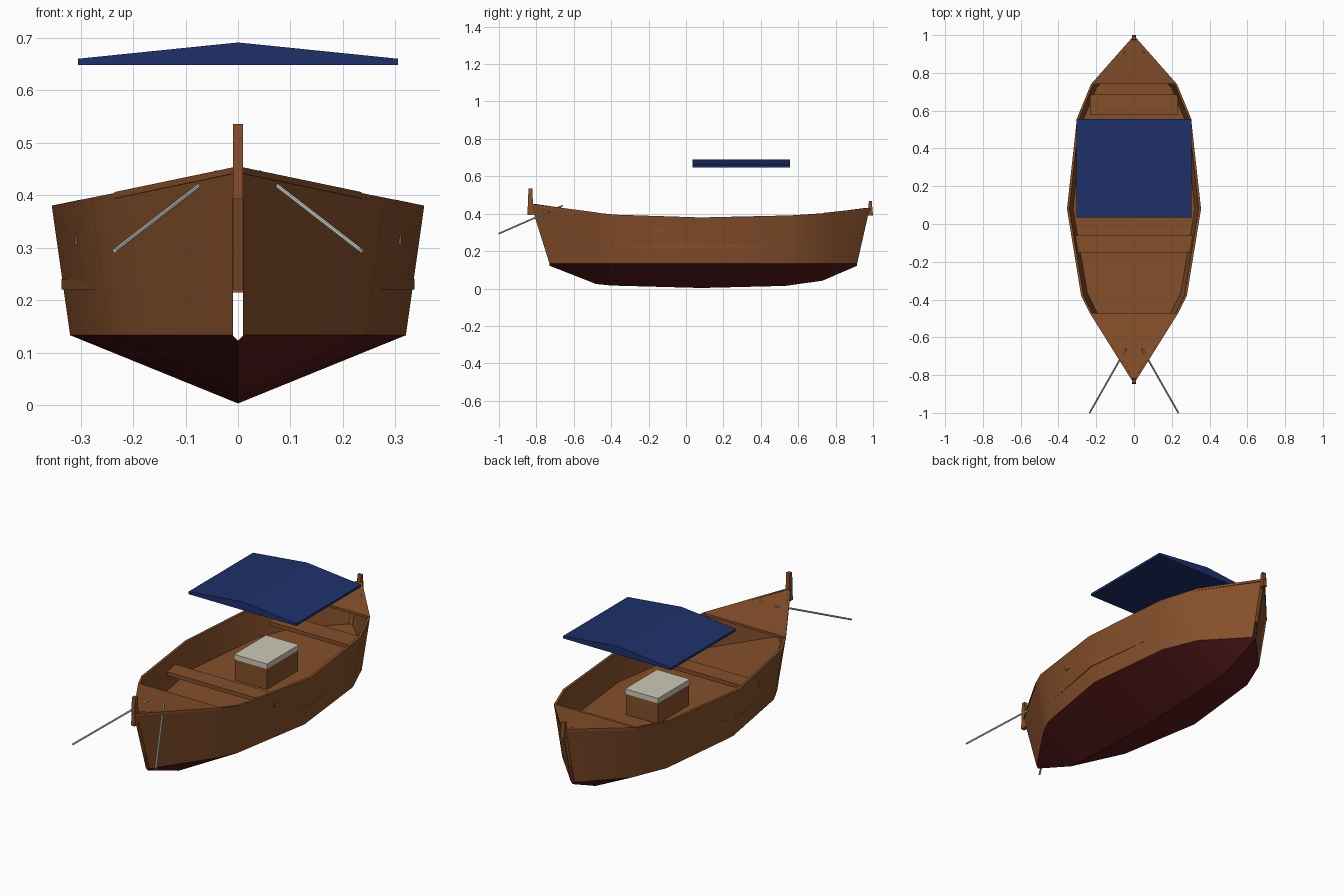
import bpy, bmesh, math
from mathutils import Vector

cube = bpy.data.objects.get("Cube")
if cube:
    bpy.data.objects.remove(cube, do_unlink=True)


def material(name, r, g, b):
    m = bpy.data.materials.new(name)
    m.use_nodes = True
    m.diffuse_color = (r, g, b, 1)
    m.node_tree.nodes["Principled BSDF"].inputs["Base Color"].default_value = (r, g, b, 1)
    return m


WOOD = material("brown_wood", 0.235, 0.078, 0.024)
PAINT = material("maroon_bottom_paint", 0.1, 0.0105, 0.011)
CLOTH = material("navy_canopy", 0.013, 0.03, 0.145)
PALE = material("pale_lid", 0.62, 0.58, 0.48)
ROPE = material("light_rope", 0.7, 0.67, 0.6)


def finish(name, bm, *mats, smooth=False):
    bmesh.ops.recalc_face_normals(bm, faces=bm.faces)
    me = bpy.data.meshes.new(name)
    bm.to_mesh(me)
    bm.free()
    ob = bpy.data.objects.new(name, me)
    bpy.context.collection.objects.link(ob)
    for m in mats:
        me.materials.append(m)
    if smooth:
        bpy.ops.object.select_all(action="DESELECT")
        ob.select_set(True)
        bpy.context.view_layer.objects.active = ob
        bpy.ops.object.shade_smooth_by_angle(angle=math.radians(25))
    return ob


def prism(name, outline, shift, mat):
    """Extrude a closed outline of 3D points by a vector."""
    bm = bmesh.new()
    a = [bm.verts.new(p) for p in outline]
    b = [bm.verts.new(Vector(p) + Vector(shift)) for p in outline]
    bm.faces.new(a)
    bm.faces.new(b[::-1])
    for i in range(len(a)):
        j = (i + 1) % len(a)
        bm.faces.new((a[i], a[j], b[j], b[i]))
    return finish(name, bm, mat)


def box(name, half_x, y0, y1, z0, z1, mat):
    outline = [(-half_x, y0, z0), (half_x, y0, z0), (half_x, y1, z0), (-half_x, y1, z0)]
    return prism(name, outline, (0, 0, z1 - z0), mat)


def mirrored(points):
    """Close a half outline with its mirror image."""
    return points + [(-x, y, z) for x, y, z in reversed(points)]


# Hull lines from bow to stern (x, y, z)
sheer = [(.01, -.83, .452), (.235, -.47, .404), (.28, -.38, .395), (.355, .08, .38),
         (.302, .56, .391), (.228, .74, .403), (.01, .982, .43)]
chine = [(.01, -.73, .133), (.2, -.45, .133), (.245, -.36, .133), (.32, .08, .133),
         (.27, .54, .133), (.195, .72, .133), (.01, .915, .133)]
keel = [(0, -.73, .122), (0, -.48, .024), (0, -.4, .016), (0, .08, .003),
        (0, .53, .014), (0, .73, .042), (0, .915, .122)]


def inset(p):
    x, y, z = p
    if x < .02:
        return (x, y * .97, z)
    return (x - .013, y, z)


def between(a, b, t):
    return tuple(Vector(a).lerp(Vector(b), t))


rim = [inset(p) for p in sheer]
inner = [inset(between(c, s, .3)) for c, s in zip(chine, sheer)]

# Hull shell, open at the top, with a painted bottom
bm = bmesh.new()
for side in (1, -1):
    rows = [[bm.verts.new((side * x, y, z)) for x, y, z in line]
            for line in (keel, chine, sheer, rim, inner)]
    for r, (low, high) in enumerate(zip(rows, rows[1:])):
        for i in range(len(low) - 1):
            f = bm.faces.new((low[i], low[i + 1], high[i + 1], high[i]))
            f.material_index = 1 if r == 0 else 0
bmesh.ops.remove_doubles(bm, verts=bm.verts, dist=.0001)
finish("hull", bm, WOOD, PAINT, smooth=True)

# Inner stems closing the upper part of the gap at each end
for name, i, back in (("bow_stem", 0, .03), ("stern_stem", -1, -.03)):
    low = between(chine[i], sheer[i], .273)
    high = between(chine[i], sheer[i], .97)
    edge = [(-.0105, p[1] + d, p[2]) for p, d in
            ((low, back * .1), (high, back * .1), (high, back), (low, back))]
    prism(name, edge, (.021, 0, 0), WOOD)

# Floor boards, a touch wider than the hull amidships
floor = []
for i, (c, s) in enumerate(zip(chine, sheer)):
    x, y, z = between(c, s, .35)
    floor.append((x + (.004 if i == 3 else 0), y * .98, .22))
prism("floor", mirrored(floor), (0, 0, .02), WOOD)

# Pointed bow and stern decks, almost flush with the rim
for name, tip, end in (("bow_deck", (0, -.846, .453), sheer[1]),
                       ("stern_deck", (0, .998, .431), sheer[5])):
    x, y, z = end
    outline = [(-x, y, z), tip, (x, y, z)]
    prism(name, [(px, py, pz - .01) for px, py, pz in outline], (0, 0, .012), WOOD)

# Seats
box("front_seat", .312, -.15, -.06, .305, .325, WOOD)
box("rear_seat", .232, .58, .685, .3, .32, WOOD)

# Engine housing with pale lid
box("engine_box", .09, .104, .356, .23, .348, WOOD)
box("engine_lid", .093, .101, .359, .346, .372, PALE)

# Bow and stern posts, tapering upward
for name, y0, y1, t0, t1, z0, z1 in (
        ("bow_post", -.848, -.815, -.842, -.822, .393, .536),
        ("stern_post", .972, 1.0, .978, .993, .39, .468)):
    side = [(-.01, y0, z0), (-.01, y1, z0), (-.01, t1, z1), (-.01, t0, z1)]
    prism(name, side, (.02, 0, 0), WOOD)

# Canopy with a shallow ridge
canopy = [(-.305, .035, .648), (.305, .035, .648), (.305, .035, .66),
          (0, .035, .691), (-.305, .035, .66)]
prism("canopy", canopy, (0, .522, 0), CLOTH)

# Mooring lines running out from the bow deck
for name, s in (("left_mooring_line", 1), ("right_mooring_line", -1)):
    a, b = Vector((s * .042, -.66, .443)), Vector((s * .235, -1.0, .294))
    d = b - a
    bm = bmesh.new()
    bmesh.ops.create_cone(bm, cap_ends=True, segments=8, radius1=.0045, radius2=.0045,
                          depth=d.length)
    bmesh.ops.rotate(bm, verts=bm.verts, matrix=d.to_track_quat("Z", "Y").to_matrix())
    bmesh.ops.translate(bm, verts=bm.verts, vec=(a + b) / 2)
    finish(name, bm, ROPE, smooth=True)
